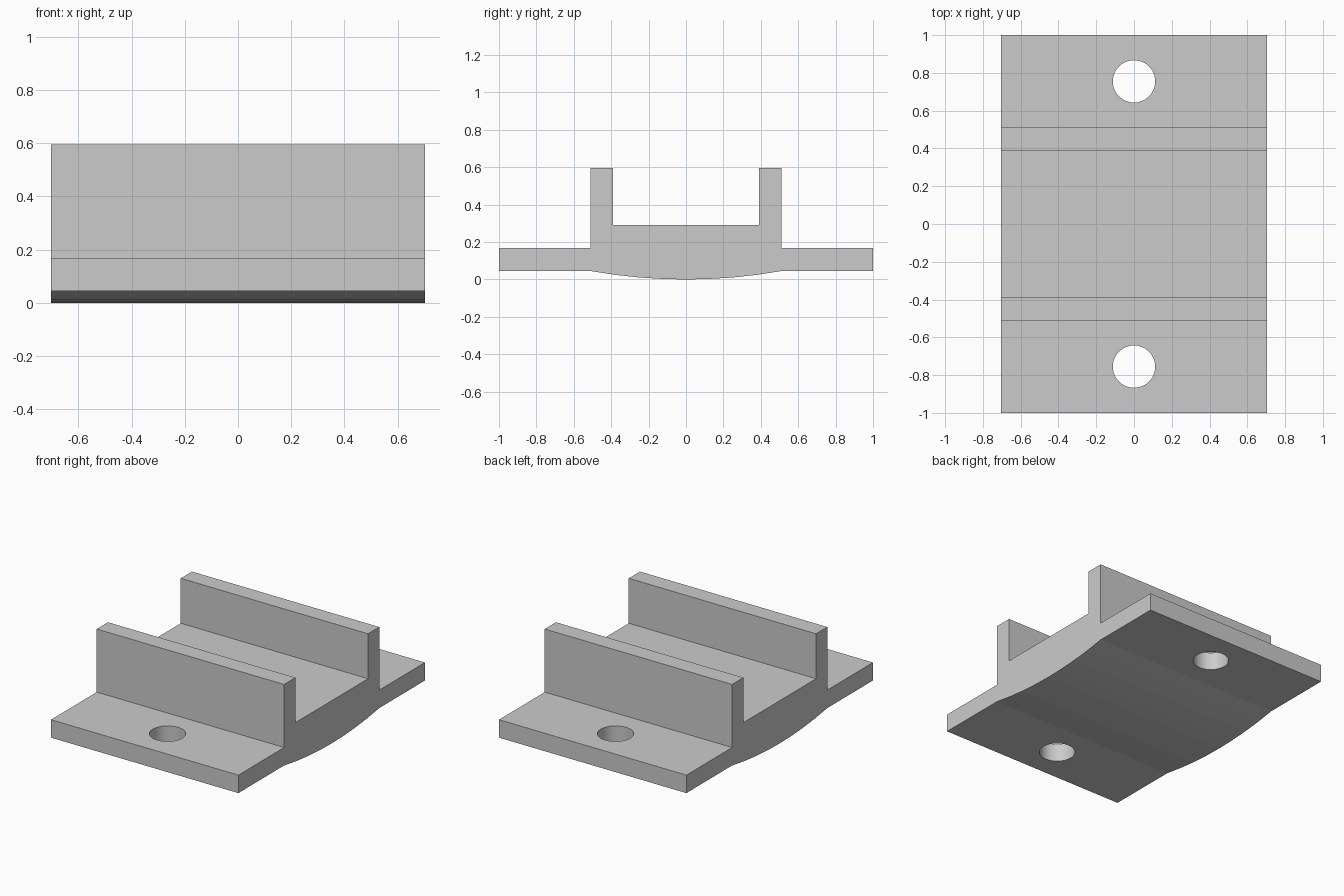
import bpy
import bmesh
import math

cube = bpy.data.objects.get("Cube")
if cube:
    bpy.data.objects.remove(cube, do_unlink=True)

HALF_WIDTH = 0.703
ARC_HALF = 0.51      # half span of the curved belly
ARC_RISE = 0.045     # height of the flange underside
ARC_STEPS = 8
HOLE_Y = 0.755
HOLE_RADIUS = 0.112

grey = bpy.data.materials.new("light grey")
grey.use_nodes = True
colour = (0.6, 0.6, 0.6, 1)
grey.diffuse_color = colour
grey.node_tree.nodes["Principled BSDF"].inputs["Base Color"].default_value = colour


def make_object(name, bm):
    bmesh.ops.recalc_face_normals(bm, faces=bm.faces)
    mesh = bpy.data.meshes.new(name)
    bm.to_mesh(mesh)
    bm.free()
    mesh.materials.append(grey)
    obj = bpy.data.objects.new(name, mesh)
    bpy.context.collection.objects.link(obj)
    return obj


# Side profile: right half of the top outline, mirrored, then the belly arc
half = [(0.39, 0.29), (0.39, 0.595), (0.51, 0.595), (0.51, 0.167),
        (1, 0.167), (1, ARC_RISE)]
radius = (ARC_HALF ** 2 + ARC_RISE ** 2) / (2 * ARC_RISE)
sweep = math.asin(ARC_HALF / radius)
arc = []
for i in range(ARC_STEPS + 1):
    a = sweep * (1 - 2 * i / ARC_STEPS)
    arc.append((radius * math.sin(a), radius * (1 - math.cos(a))))
profile = half + arc + [(-y, z) for y, z in reversed(half)]

# Saddle bracket: extrude the profile across the width
bm = bmesh.new()
face = bm.faces.new([bm.verts.new((-HALF_WIDTH, y, z)) for y, z in profile])
grown = bmesh.ops.extrude_face_region(bm, geom=[face])["geom"]
bmesh.ops.translate(bm, vec=(2 * HALF_WIDTH, 0, 0),
                    verts=[g for g in grown if isinstance(g, bmesh.types.BMVert)])
bracket = make_object("saddle_bracket", bm)

# Bolt holes through both flanges
for side, label in ((-1, "front"), (1, "back")):
    bm = bmesh.new()
    bmesh.ops.create_cone(bm, cap_ends=True, segments=64, depth=0.5,
                          radius1=HOLE_RADIUS, radius2=HOLE_RADIUS)
    cutter = make_object(label + "_hole_cutter", bm)
    cutter.location = (0, side * HOLE_Y, 0.1)
    cutter.hide_render = True
    cutter.hide_set(True)
    cut = bracket.modifiers.new(label + "_hole", 'BOOLEAN')
    cut.operation = 'DIFFERENCE'
    cut.solver = 'EXACT'
    cut.object = cutter
